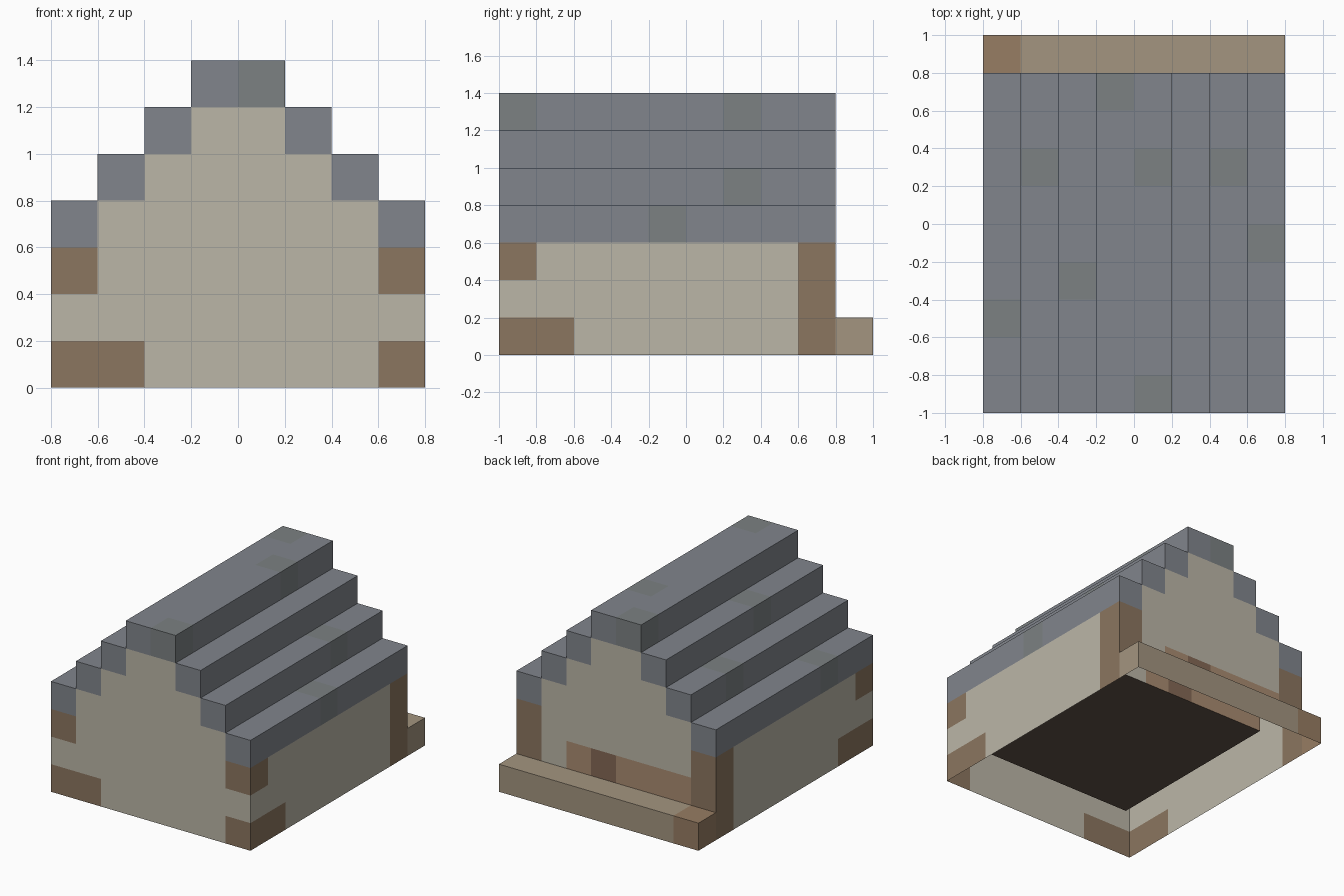
import bpy, bmesh
from mathutils import Vector

if "Cube" in bpy.data.objects:
    bpy.data.objects.remove(bpy.data.objects["Cube"])

S = 0.2                      # block size
NX, NY = 8, 10               # blocks across x and y
cells = {}                   # (i, j, k) -> part name
colors = {
    "walls": (0.50, 0.47, 0.39),
    "corner_timbers": (0.26, 0.18, 0.115),
    "roof": (0.22, 0.235, 0.265),
    "worn_shingles": (0.20, 0.22, 0.225),
    "floor": (0.12, 0.085, 0.065),
    "porch": (0.37, 0.30, 0.215),
    "porch_end_board": (0.31, 0.205, 0.125),
    "door": (0.40, 0.26, 0.165),
    "door_dark_panel": (0.23, 0.14, 0.09),
}


def fill(part, xs, ys, zs):
    """Fill a block range; each range is (first, last) inclusive."""
    for i in range(xs[0], xs[1] + 1):
        for j in range(ys[0], ys[1] + 1):
            for k in range(zs[0], zs[1] + 1):
                cells[i, j, k] = part


# floor slab, then side and end walls
fill("floor", (1, 6), (1, 7), (0, 0))
for i in (0, 7):
    fill("walls", (i, i), (0, 8), (0, 2))
for j in (0, 8):
    fill("walls", (0, 7), (j, j), (0, 2))
    for k in (3, 4, 5):      # stepped gables
        fill("walls", (k - 2, 9 - k), (j, j), (k, k))

# stepped roof, mirrored left and right
for k in range(3, 7):
    for i in (k - 3, 10 - k):
        fill("roof", (i, i), (0, 8), (k, k))
for c in [(4, 0, 6), (4, 6, 6), (2, 3, 5), (1, 6, 4), (7, 4, 3), (6, 6, 4), (0, 2, 3), (3, 8, 6)]:
    cells[c] = "worn_shingles"

# corner timbers
for i in (0, 7):
    fill("corner_timbers", (i, i), (8, 8), (0, 2))
    fill("corner_timbers", (i, i), (0, 0), (2, 2))
    fill("corner_timbers", (i, i), (0, 1), (0, 0))
fill("corner_timbers", (0, 1), (0, 0), (0, 0))

# low door in the back wall, porch step behind it
fill("door", (1, 5), (8, 8), (0, 1))
fill("door_dark_panel", (4, 4), (8, 8), (1, 1))
fill("porch", (0, 7), (9, 9), (0, 0))
fill("porch_end_board", (0, 0), (9, 9), (0, 0))


def build(part):
    """Mesh the exposed block faces of one part; the underside stays open."""
    bm = bmesh.new()
    for c in [c for c, p in cells.items() if p == part]:
        for axis in range(3):
            for sign in (-1, 1):
                n = list(c)
                n[axis] += sign
                if tuple(n) in cells or n[2] < 0:
                    continue
                u, v = (axis + 1) % 3, (axis + 2) % 3
                quad = []
                for a, b in ((0, 0), (1, 0), (1, 1), (0, 1)):
                    p = list(c)
                    p[axis] += sign > 0
                    p[u] += a
                    p[v] += b
                    quad.append(bm.verts.new(Vector((p[0] - NX / 2, p[1] - NY / 2, p[2])) * S))
                bm.faces.new(quad if sign > 0 else quad[::-1])
    bmesh.ops.remove_doubles(bm, verts=bm.verts, dist=0.001)
    bmesh.ops.dissolve_limit(bm, angle_limit=0.02, verts=bm.verts, edges=bm.edges)
    mesh = bpy.data.meshes.new(part)
    bm.to_mesh(mesh)
    bm.free()
    mat = bpy.data.materials.new(part)
    mat.diffuse_color = (*colors[part], 1)
    mat.use_nodes = True
    mat.node_tree.nodes["Principled BSDF"].inputs["Base Color"].default_value = mat.diffuse_color
    mesh.materials.append(mat)
    bpy.context.collection.objects.link(bpy.data.objects.new(part, mesh))


for part in colors:
    build(part)
